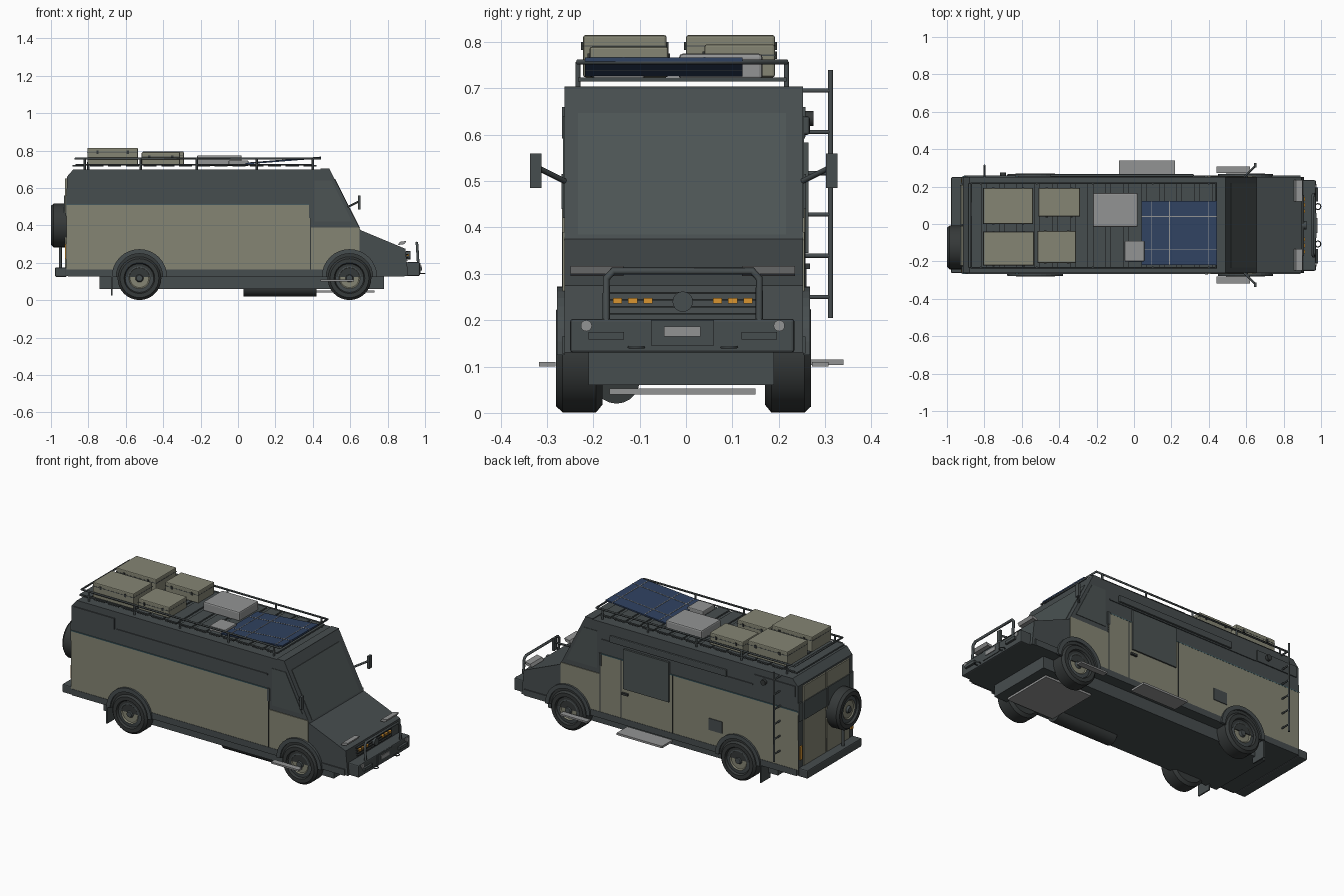
import bpy, bmesh, math
from mathutils import Vector

cube = bpy.data.objects.get("Cube")
if cube:
    bpy.data.objects.remove(cube, do_unlink=True)


def material(name, r, g, b):
    mat = bpy.data.materials.new(name)
    mat.use_nodes = True
    mat.diffuse_color = (r, g, b, 1)
    mat.node_tree.nodes["Principled BSDF"].inputs["Base Color"].default_value = (r, g, b, 1)
    return mat


slate = material("slate_grey", .062, .074, .077)
glass = material("smoked_glass", .072, .088, .088)
rubber = material("black_rubber", .036, .041, .041)
tan = material("khaki_paint", .235, .235, .175)
silver = material("light_grey", .29, .295, .295)
navy = material("solar_blue", .03, .055, .12)
amber = material("amber_lens", .7, .3, .03)
teal = material("teal_pinstripe", .06, .13, .15)


def finish(name, bm, mats, smooth=False):
    bmesh.ops.recalc_face_normals(bm, faces=bm.faces)
    mesh = bpy.data.meshes.new(name)
    bm.to_mesh(mesh)
    bm.free()
    for mat in mats:
        mesh.materials.append(mat)
    obj = bpy.data.objects.new(name, mesh)
    bpy.context.collection.objects.link(obj)
    if smooth:
        bpy.ops.object.select_all(action="DESELECT")
        obj.select_set(True)
        bpy.context.view_layer.objects.active = obj
        bpy.ops.object.shade_smooth_by_angle()
    return obj


def prism(name, mat, outline, y0, y1):
    """Extrude an x-z outline across the vehicle."""
    bm = bmesh.new()
    face = bm.faces.new([bm.verts.new((x, y0, z)) for x, z in outline])
    moved = bmesh.ops.extrude_face_region(bm, geom=[face])["geom"]
    bmesh.ops.translate(bm, vec=(0, y1 - y0, 0), verts=[v for v in moved if isinstance(v, bmesh.types.BMVert)])
    return finish(name, bm, [mat])


def box(name, mat, xs, ys, zs, bevel=0):
    (x0, x1), (z0, z1) = xs, zs
    obj = prism(name, mat, [(x0, z0), (x1, z0), (x1, z1), (x0, z1)], *ys)
    if bevel:
        mod = obj.modifiers.new("soft_edges", "BEVEL")
        mod.width, mod.segments = bevel, 2
    return obj


def lathe(name, mats, profile, centre, axis, sides=28):
    """Spin (radius, height, material) points around an axis."""
    bm = bmesh.new()
    turn = Vector(axis).to_track_quat("Z", "Y")
    rings = []
    for r, h, _ in profile:
        ring = []
        for i in range(sides):
            a = math.tau * i / sides
            ring.append(bm.verts.new(turn @ Vector((r * math.cos(a), r * math.sin(a), h)) + Vector(centre)))
        rings.append(ring)
    for k in range(len(rings) - 1):
        for i in range(sides):
            j = (i + 1) % sides
            face = bm.faces.new((rings[k][i], rings[k][j], rings[k + 1][j], rings[k + 1][i]))
            face.material_index = profile[k][2]
    bm.faces.new(rings[0]).material_index = profile[0][2]
    bm.faces.new(rings[-1]).material_index = profile[-1][2]
    return finish(name, bm, mats, True)


def disc(name, mat, centre, axis, radius, half, sides=20):
    return lathe(name, [mat], [(radius, half, 0), (radius, -half, 0)], centre, axis, sides)


def tube(name, mat, points, radius, closed=False):
    curve = bpy.data.curves.new(name, "CURVE")
    curve.dimensions = "3D"
    curve.bevel_depth, curve.bevel_resolution, curve.use_fill_caps = radius, 1, True
    line = curve.splines.new("POLY")
    line.points.add(len(points) - 1)
    for p, co in zip(line.points, points):
        p.co = (*co, 1)
    line.use_cyclic_u = closed
    curve.materials.append(mat)
    obj = bpy.data.objects.new(name, curve)
    bpy.context.collection.objects.link(obj)


# Body shell, chassis and underside
near, far, mid = -.262, .252, -.007
prism("body_shell", slate, [(-.92, .13), (.91, .13), (.895, .275), (.655, .375), (.49, .7),
                            (-.88, .7), (-.915, .66)], near, far)
box("chassis", slate, (-.74, .78), (-.21, .19), (.06, .13))
disc("fuel_tank", rubber, (.225, -.15, .07), (1, 0, 0), .05, .195)
box("skid_plate", silver, (.42, .73), (-.165, .15), (.04, .053))
prism("windscreen", glass, [(.52, .647), (.653, .385), (.648, .385), (.515, .647)], -.233, .216)
box("roof_brow", slate, (.44, .49), (near, far), (.695, .704))

# Painted side panels and trim, mirrored on both flanks
panel = [(-.918, .165), (.65, .165), (.65, .39), (.39, .39), (.39, .51), (-.918, .51)]
for label, wall, out in (("plain_side", near, -1), ("door_side", far, 1)):
    prism(label + "_panel", tan, panel, wall, wall + out * .004)
    box(label + "_pinstripe", teal, (-.918, .39), (wall, wall + out * .005), (.508, .513))
    box(label + "_sill", slate, (-.91, .89), (wall, wall + out * .006), (.128, .165))
    box(label + "_pillar_trim", slate, (.38, .395), (wall, wall + out * .007), (.44, .515))
    box(label + "_cab_seam", rubber, (.384, .39), (wall, wall + out * .005), (.165, .44))
    prism(label + "_cab_window", glass, [(.41, .42), (.61, .42), (.5, .64), (.41, .64)], wall, wall + out * .003)
    box(label + "_rear_vent", slate, (-.9, -.63), (wall, wall + out * .006), (.595, .66))
    box(label + "_gutter", slate, (-.62, .38), (wall, wall + out * .005), (.592, .6))
    # Mirrors
    tube(label + "_mirror_arm", slate, [(.59, wall, .5), (.65, wall + out * .06, .53)], .006)
    box(label + "_mirror", slate, (.642, .656), (wall + out * .05, wall + out * .075), (.485, .56))
    box(label + "_cab_step", silver, (.44, .62), (wall + out * .02, wall + out * .055), (.1, .11))

# Door-side fittings
box("door_window", glass, (-.07, .23), (far, .264), (.345, .583))
for x in (-.09, .25):
    box("sliding_door_seam", rubber, (x - .003, x + .003), (far, .258), (.165, .51))
box("door_handle", rubber, (.2, .24), (far, .268), (.31, .322))
box("awning", slate, (-.45, .32), (far, .267), (.6, .64), .005)
box("entry_step", silver, (-.08, .22), (.24, .34), (.103, .115))
box("service_hatch", slate, (-.42, -.33), (far, .26), (.25, .32))
disc("work_lamp", rubber, (-.7, .264, .635), (0, 1, 0), .016, .011)

# Side ladder with one outer rail
tube("ladder_rail", slate, [(-.8, .312, .205), (-.8, .312, .74)], .006)
for i in range(6):
    z = .25 + i * .089
    tube("ladder_rung", slate, [(-.8, far, z), (-.8, .312, z)], .005)

# Wheels, arches and mud flaps
tyre = [(.016, .046, 1), (.022, .034, 2), (.05, .034, 2), (.056, .04, 1), (.076, .037, 0), (.082, .05, 0),
        (.104, .05, 0), (.117, .036, 0), (.117, -.036, 0), (.1, -.05, 0), (.05, -.05, 0)]


def wheel(name, centre, axis):
    lathe(name, [rubber, slate, tan], tyre, centre, axis, 32)


def arc(cx, radius, steps=16):
    return [(cx + radius * math.cos(math.pi * i / steps), .125 + radius * math.sin(math.pi * i / steps))
            for i in range(steps + 1)]


for end, x in (("front", .596), ("rear", -.527)):
    for side, wall, out in (("plain_side", near, -1), ("door_side", far, 1)):
        name = f"{end}_{side}"
        wheel(name + "_wheel", (x, wall + out * -.032, .118), (0, out, 0))
        prism(name + "_wheel_well", rubber, arc(x, .135), wall, wall + out * .007)
        prism(name + "_arch", slate, arc(x, .148) + arc(x, .124)[::-1], wall, wall + out * .016)
for y in (-.23, .216):
    box("mud_flap", slate, (-.678, -.67), (y - .045, y + .045), (.025, .13))

# Rear doors, lamps, bumper and spare wheel
for side in (-1, 1):
    y0, y1 = sorted((mid + side * .004, mid + side * .215))
    box("rear_door", tan, (-.924, -.915), (y0, y1), (.17, .65))
    box("rear_door_window", glass, (-.929, -.92), (y0, y1), (.45, .56))
    box("rear_corner_window", glass, (-.923, -.915), sorted((mid + side * .22, mid + side * .257)), (.45, .56))
    box("tail_lamp", amber, (-.926, -.915), (mid + side * .24 - .01, mid + side * .24 + .01), (.22, .3))
box("rear_bumper", slate, (-.978, -.915), (-.262, .25), (.125, .175), .006)
wheel("spare_wheel", (-.95, -.125, .4), (-1, 0, 0))
tube("spare_carrier", slate, [(-.95, -.125, .17), (-.95, -.125, .3)], .008)

# Nose: grille, lamps, bumper and bull bar
for i in range(4):
    z = .212 + i * .015
    box("grille_bar", rubber, (.89, .91), (-.17, .155), (z, z + .004))
disc("nose_cap", slate, (.91, mid, .24), (1, 0, 0), .022, .012)
for side in (-1, 1):
    for i in range(3):
        y = mid + side * (.075 + i * .033)
        box("amber_marker", amber, (.9, .914), (y - .01, y + .01), (.236, .248))
    y = mid + side * .185
    prism("hood_light_bar", silver, [(.855, .295), (.89, .3), (.9, .317), (.865, .312)], y - .057, y + .057)
    disc("headlamp", silver, (.97, mid + side * .208, .188), (1, 0, 0), .012, .006)
    y = mid + side * .165
    box("bull_bar_foot", slate, (.955, .985), (y - .038, y + .038), (.158, .175))
    tube("tow_ring", slate, [(.983 + .016 * math.cos(a), mid + side * .1 + .016 * math.sin(a), .142)
                             for a in [math.tau * i / 12 for i in range(12)]], .003, True)
box("front_bumper", slate, (.9, .972), (-.25, .234), (.13, .203), .006)
box("plate_backing", slate, (.96, .976), (-.075, .06), (.145, .2))
box("number_plate", silver, (.97, .98), (-.047, .031), (.165, .186))
lo, hi = mid - .165, mid + .165
tube("bull_bar", slate, [(.965, lo, .17), (.958, lo, .29), (.956, lo + .015, .306),
                         (.956, hi - .015, .306), (.958, hi, .29), (.965, hi, .17)], .008)

# Roof rack
left, right, back, front = -.233, .217, -.87, .44
tube("rack_rail", slate, [(back, left, .757), (front, left, .757), (front, right, .757), (back, right, .757)], .006, True)
for y in (left, right):
    tube("rack_lower_rail", slate, [(back, y, .725), (.4, y, .725)], .004)
    for x in (-.82, -.52, -.22, .1, .4):
        tube("rack_post", slate, [(x, y, .698), (x, y, .757)], .006)
for i in range(14):
    x = -.85 + i * .095
    box("rack_slat", slate, (x - .035, x + .035), (left, right), (.715, .724))


# Roof cargo
def case(xs, ys, top):
    box("cargo_case", tan, xs, ys, (.724, top), .005)
    box("cargo_lid_seam", slate, (xs[0] - .001, xs[1] + .001), (ys[0] - .001, ys[1] + .001), (top - .025, top - .022))
    for t in (.2, .8):
        x = xs[0] + t * (xs[1] - xs[0])
        box("cargo_latch", rubber, (x - .006, x + .006), (ys[0] - .004, ys[1] + .004), (top - .032, top - .015))


case((-.805, -.54), (0, .192), .815)
case((-.805, -.535), (-.222, -.042), .815)
case((-.51, -.29), (.04, .192), .795)
case((-.515, -.31), (-.208, -.038), .79)
box("air_conditioner", silver, (-.22, .02), (-.015, .165), (.718, .775), .008)
box("roof_vent", silver, (-.05, .055), (-.2, -.09), (.718, .748), .005)


# Tilted solar panel with cell dividers
def slope(x, lift):
    return (x, .726 + (x - .04) * .08 + lift)


def tilted(name, mat, x0, x1, y0, y1, lift):
    prism(name, mat, [slope(x0, 0), slope(x1, 0), slope(x1, lift), slope(x0, lift)], y0, y1)


tilted("solar_panel", navy, .04, .445, -.218, .122, .008)
for x in (.092, .19, .4):
    tilted("solar_divider", silver, x - .002, x + .002, -.218, .122, .0095)
for y in (-.135, .04):
    tilted("solar_strip", silver, .04, .445, y - .002, y + .002, .0095)
